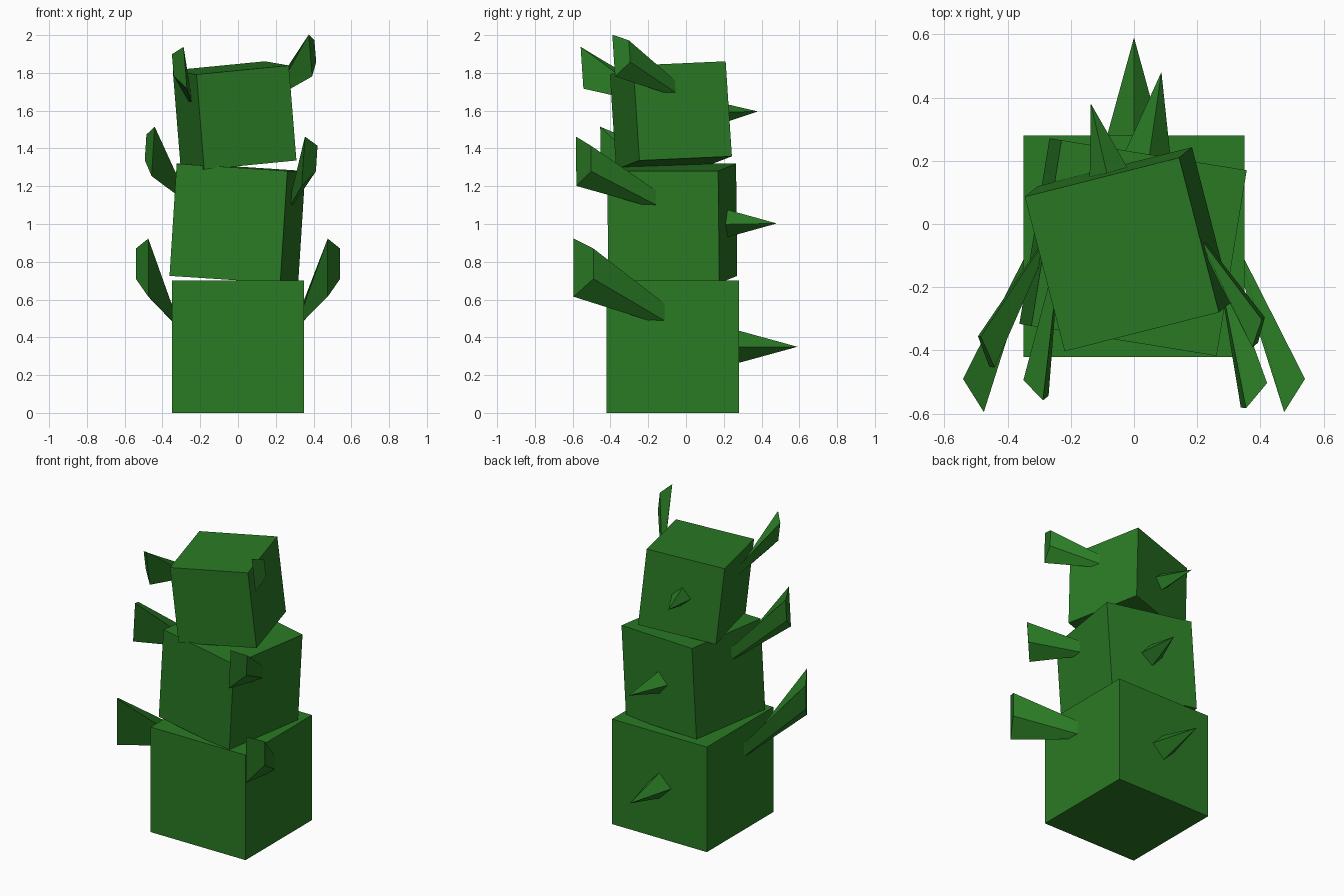
import bpy
from math import radians
from mathutils import Matrix, Vector, Euler

if "Cube" in bpy.data.objects:
    bpy.data.objects.remove(bpy.data.objects["Cube"])

green = bpy.data.materials.new("cactus_green")
green.diffuse_color = (0.023, 0.195, 0.018, 1)
green.use_nodes = True
green.node_tree.nodes["Principled BSDF"].inputs["Base Color"].default_value = green.diffuse_color


def add_mesh(name, verts, faces, matrix):
    me = bpy.data.meshes.new(name)
    me.from_pydata([matrix @ Vector(v) for v in verts], [], faces)
    me.materials.append(green)
    ob = bpy.data.objects.new(name, me)
    bpy.context.collection.objects.link(ob)


BOX_FACES = [(0, 3, 2, 1), (4, 5, 6, 7), (0, 1, 5, 4),
             (1, 2, 6, 5), (2, 3, 7, 6), (3, 0, 4, 7)]


def block(name, matrix):
    h = 0.35
    ring = [(-h, -h), (h, -h), (h, h), (-h, h)]
    verts = [(x, y, z) for z in (-h, h) for x, y in ring]
    add_mesh(name, verts, BOX_FACES, matrix)


def spike(name, matrix):
    # four-sided cone pointing backwards, base sunk into the block
    r, y0 = 0.096, 0.31
    verts = [(r, y0, 0), (0, y0, r), (-r, y0, 0), (0, y0, -r), (0, 0.66, 0)]
    faces = [(0, 1, 2, 3)] + [((i + 1) % 4, i, 4) for i in range(4)]
    add_mesh(name, verts, faces, matrix)


def arm(name, matrix, side):
    # flared arm: small root at the block side, tall wedge-shaped end
    end = [(0.475, -0.525, 0.573), (0.541, -0.42, 0.52),
           (0.541, -0.42, 0.36), (0.475, -0.525, 0.265)]
    root = [(0.35, -0.13, 0.222), (0.35, -0.043, 0.228),
            (0.35, -0.043, 0.138), (0.35, -0.13, 0.14)]
    # sink the root into the block
    root = [Vector(e).lerp(Vector(r), 1.1) for e, r in zip(end, root)]
    verts = [(side * v[0], v[1], v[2]) for v in root + end]
    faces = BOX_FACES if side < 0 else [f[::-1] for f in BOX_FACES]
    add_mesh(name, verts, faces, matrix)


# each segment: location, rotation in degrees, scale
segments = {
    "lower": ((0, -0.07, 0.35), (0, 0, 0), 1),
    "middle": ((-0.003, -0.073, 1.003), (0, 3.7, -9.2), 0.85),
    "upper": ((-0.018, -0.08, 1.575), (2.5, -5.4, 14.2), 0.7225),
}
for label, (loc, rot, s) in segments.items():
    m = (Matrix.Translation(loc)
         @ Euler([radians(a) for a in rot]).to_matrix().to_4x4()
         @ Matrix.Scale(s, 4))
    block(label + "_block", m)
    spike(label + "_back_spike", m)
    arm(label + "_right_arm", m, 1)
    arm(label + "_left_arm", m, -1)
